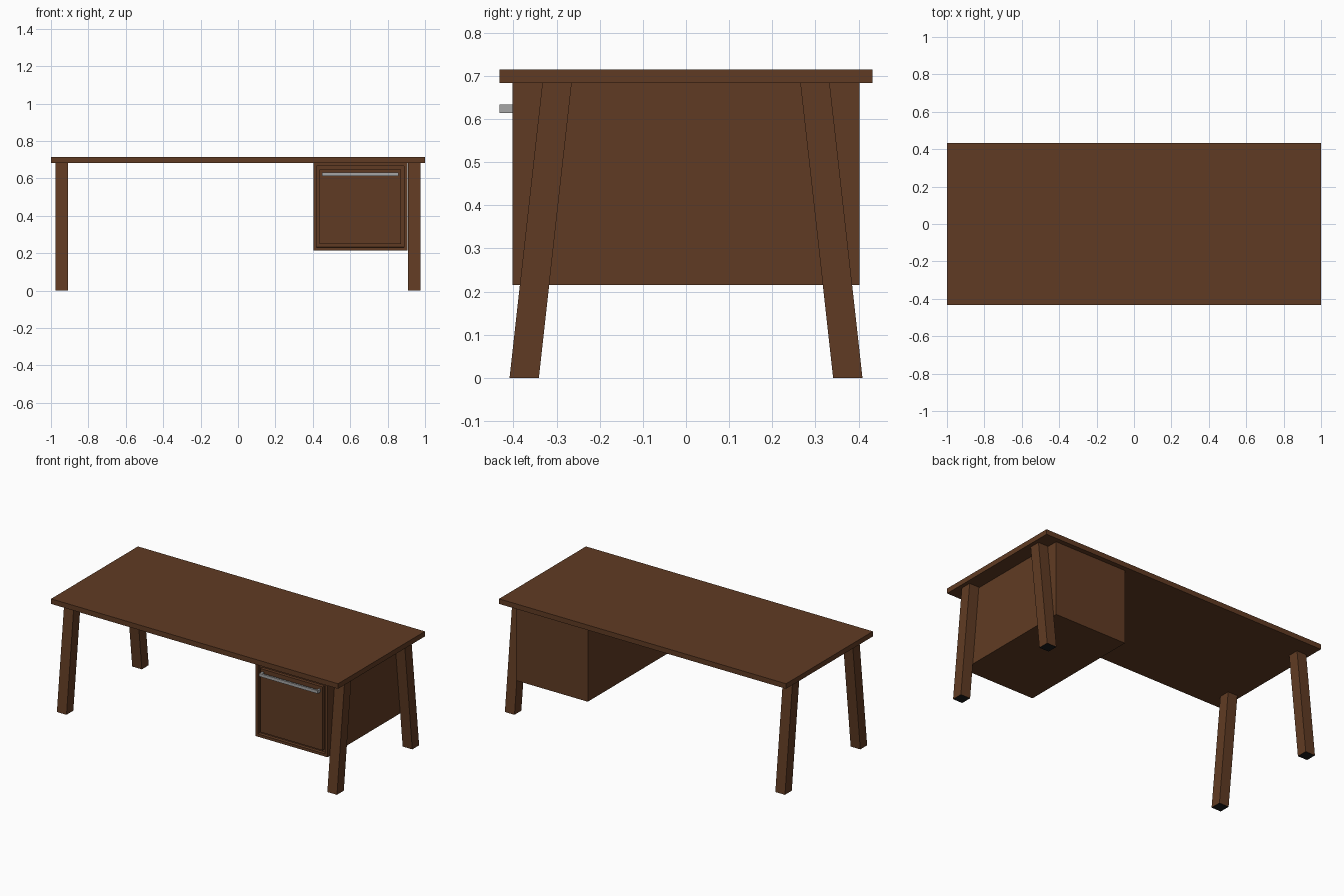
import bpy, bmesh

if "Cube" in bpy.data.objects:
    bpy.data.objects.remove(bpy.data.objects["Cube"])


def material(name, rgb):
    m = bpy.data.materials.new(name)
    m.diffuse_color = (*rgb, 1)
    m.use_nodes = True
    m.node_tree.nodes["Principled BSDF"].inputs["Base Color"].default_value = m.diffuse_color
    return m


WOOD = material("dark walnut", (0.118, 0.044, 0.017))
METAL = material("grey metal", (0.38, 0.38, 0.38))
PAD = material("black pad", (0.012, 0.012, 0.012))


def finish(name, bm, *mats):
    bmesh.ops.recalc_face_normals(bm, faces=bm.faces)
    me = bpy.data.meshes.new(name)
    bm.to_mesh(me)
    bm.free()
    for m in mats:
        me.materials.append(m)
    ob = bpy.data.objects.new(name, me)
    bpy.context.collection.objects.link(ob)
    return ob


def box_bm(x, y, z):
    bm = bmesh.new()
    bmesh.ops.create_cube(bm, size=1)
    for v in bm.verts:
        for i, (a, b) in enumerate((x, y, z)):
            v.co[i] = a if v.co[i] < 0 else b
    return bm


TOP_Z = 0.683

# Table top
finish("table_top", box_bm((-1, 1), (-0.432, 0.432), (TOP_Z, 0.715)), WOOD)

# Four legs, leaning outwards front and back, with black undersides
for sx, side in ((-1, "left"), (1, "right")):
    for sy, end in ((-1, "front"), (1, "back")):
        bm = box_bm(sorted((sx * 0.909, sx * 0.976)),
                    sorted((sy * 0.341, sy * 0.409)), (0, TOP_Z))
        for v in bm.verts:
            if v.co.z > 0.1:
                v.co.y -= sy * 0.076
        bmesh.ops.recalc_face_normals(bm, faces=bm.faces)
        for f in bm.faces:
            f.material_index = 1 if f.normal.z < -0.9 else 0
        finish(f"{end}_{side}_leg", bm, WOOD, PAD)

# Cabinet with a recessed front
bm = box_bm((0.403, 0.905), (-0.402, 0.402), (0.215, TOP_Z))
bmesh.ops.recalc_face_normals(bm, faces=bm.faces)
front = [f for f in bm.faces if f.normal.y < -0.9]
bmesh.ops.inset_region(bm, faces=front, thickness=0.024)
bmesh.ops.inset_region(bm, faces=front, thickness=0.0005, depth=-0.02)
finish("cabinet", bm, WOOD)

# Drawer front, flush with the frame, with a narrow gap around it
finish("drawer_front", box_bm((0.437, 0.871), (-0.402, -0.381), (0.249, 0.649)), WOOD)

# Bar handle on two posts
Z = (0.614, 0.633)
finish("handle_bar", box_bm((0.45, 0.858), (-0.432, -0.42), Z), METAL)
for name, x in (("left", 0.45), ("right", 0.846)):
    finish(f"{name}_handle_post", box_bm((x, x + 0.012), (-0.42, -0.402), Z), METAL)
